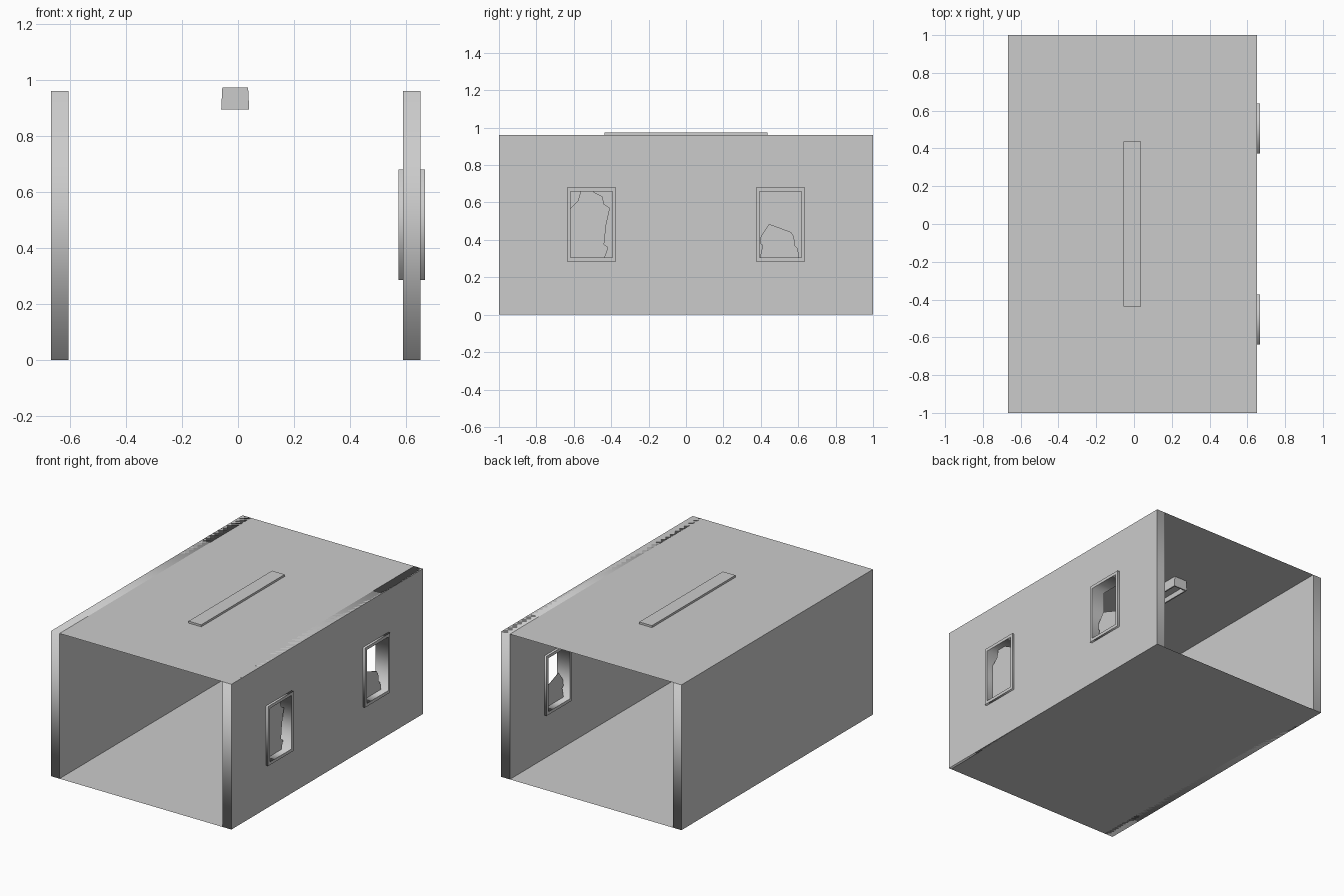
import bpy, bmesh
from math import radians

if "Cube" in bpy.data.objects:
    bpy.data.objects.remove(bpy.data.objects["Cube"])

W0, W1, H = -0.667, 0.652, 0.96      # outer x limits and corridor height
ZC = 0.482                           # window centre height


def rect(cy, cz, hy, hz):
    return [(cy - hy, cz - hz), (cy + hy, cz - hz), (cy + hy, cz + hz), (cy - hy, cz + hz)]


def slab(name, loops, x0, x1):
    """Filled y-z outline (extra loops are holes), extruded from x0 to x1."""
    cu = bpy.data.curves.new(name, 'CURVE')
    cu.dimensions = '2D'
    cu.fill_mode = 'BOTH'
    cu.extrude = (x1 - x0) / 2
    for loop in loops:
        sp = cu.splines.new('POLY')
        sp.points.add(len(loop) - 1)
        for p, (y, z) in zip(sp.points, loop):
            p.co = (y, z, 0, 1)
        sp.use_cyclic_u = True
    ob = bpy.data.objects.new(name, cu)
    ob.rotation_euler = (radians(90), 0, radians(90))
    ob.location.x = (x0 + x1) / 2
    bpy.context.collection.objects.link(ob)
    bpy.ops.object.select_all(action='DESELECT')
    ob.select_set(True)
    bpy.context.view_layer.objects.active = ob
    bpy.ops.object.convert(target='MESH')


def sheet(name, z):
    me = bpy.data.meshes.new(name)
    me.from_pydata([(W0, -1, z), (W1, -1, z), (W1, 1, z), (W0, 1, z)], [], [(0, 1, 2, 3)])
    bpy.context.collection.objects.link(bpy.data.objects.new(name, me))


# Floor and ceiling sheets
sheet("floor", 0)
sheet("ceiling", H)

# Walls, the right one with two window openings
wall = rect(0, H / 2, 1, H / 2)
slab("left_wall", [wall], W0, -0.605)
slab("right_wall", [wall] + [rect(y, ZC, 0.115, 0.18) for y in (-0.505, 0.505)], 0.588, W1)

# Window frames standing proud on both wall faces
for label, y in (("front", -0.505), ("back", 0.505)):
    slab(label + "_window_frame", [rect(y, ZC, 0.132, 0.197), rect(y, ZC, 0.112, 0.177)],
         0.573, 0.667)

# Broken panes
front_glass = [(-0.618, 0.304), (-0.618, 0.57), (-0.577, 0.61), (-0.563, 0.66), (-0.50, 0.66),
               (-0.448, 0.632), (-0.437, 0.59), (-0.407, 0.57), (-0.427, 0.48), (-0.438, 0.375),
               (-0.415, 0.36), (-0.435, 0.304)]
back_glass = [(0.395, 0.304), (0.41, 0.37), (0.397, 0.38), (0.4, 0.42), (0.445, 0.485),
              (0.56, 0.442), (0.577, 0.42), (0.582, 0.37), (0.597, 0.355), (0.605, 0.304)]
slab("front_glass", [front_glass], 0.619, 0.621)
slab("back_glass", [back_glass], 0.619, 0.621)

# Ceiling lamp: slightly flared housing with a recessed underside
bm = bmesh.new()
bmesh.ops.create_cube(bm, size=1)
for v in bm.verts:
    top = v.co.z > 0
    v.co.x = -0.01 + v.co.x * (0.092 if top else 0.1)
    v.co.y *= 0.872
    v.co.z = 0.973 if top else 0.893
bm.normal_update()
bottom = min(bm.faces, key=lambda f: f.calc_center_median().z)
bmesh.ops.inset_region(bm, faces=[bottom], thickness=0.012)
inner = bmesh.ops.inset_region(bm, faces=[bottom], thickness=0.006)
for v in bottom.verts:
    v.co.z += 0.03
me = bpy.data.meshes.new("ceiling_lamp")
bm.to_mesh(me)
bm.free()
bpy.context.collection.objects.link(bpy.data.objects.new("ceiling_lamp", me))
